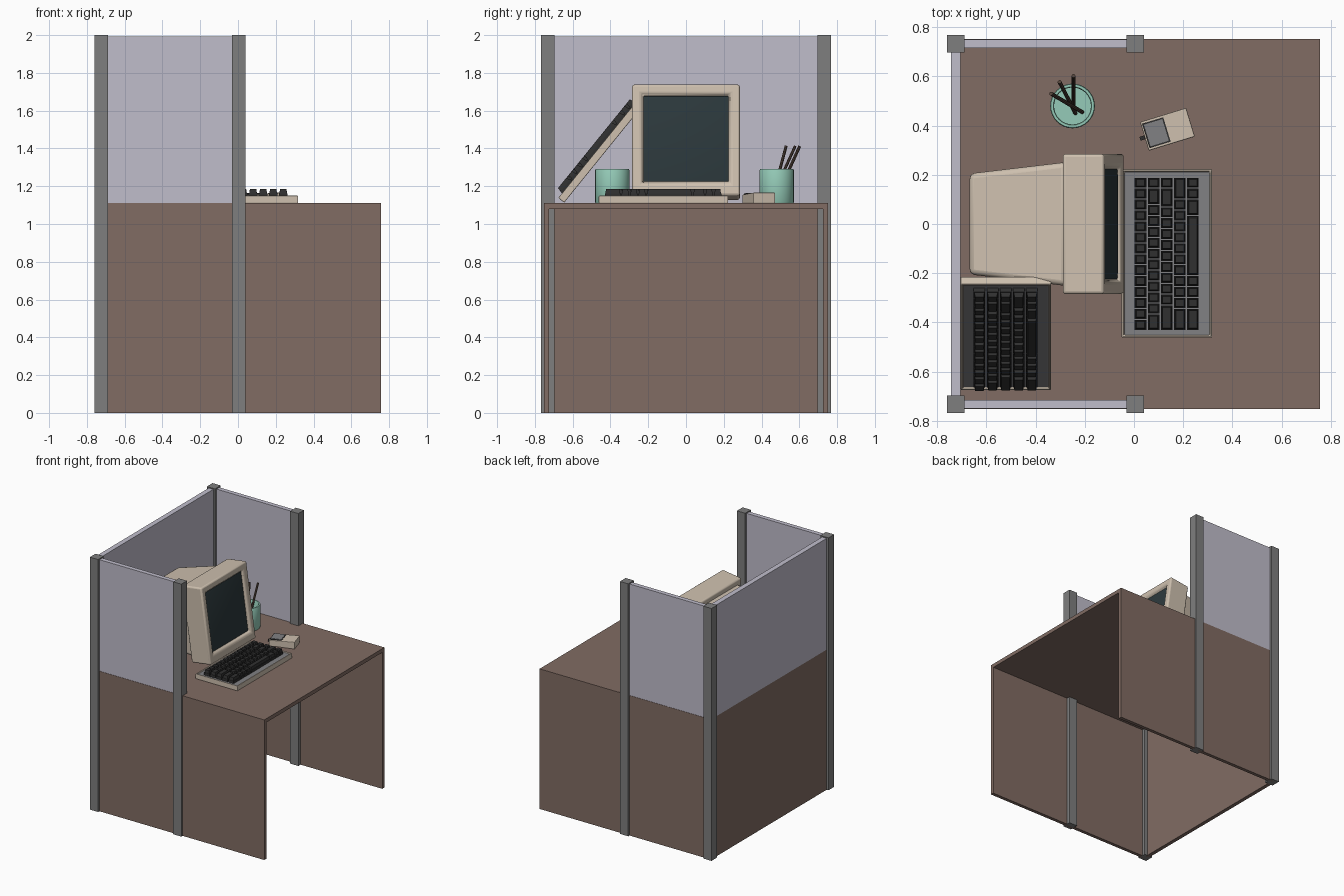
import bpy, bmesh, math
from mathutils import Matrix, Vector

if "Cube" in bpy.data.objects:
    bpy.data.objects.remove(bpy.data.objects["Cube"])


def mat(name, r, g, b):
    m = bpy.data.materials.new(name)
    m.diffuse_color = (r, g, b, 1)
    m.use_nodes = True
    m.node_tree.nodes["Principled BSDF"].inputs["Base Color"].default_value = m.diffuse_color
    return m


BROWN = mat("brown_laminate", 0.22, 0.15, 0.125)
STEEL = mat("post_grey", 0.21, 0.21, 0.21)
FABRIC = mat("panel_lilac", 0.53, 0.51, 0.60)
BEIGE = mat("beige_plastic", 0.62, 0.53, 0.43)
GLASS = mat("dark_glass", 0.025, 0.04, 0.045)
KEY = mat("key_black", 0.03, 0.03, 0.03)
PLATE = mat("plate_grey", 0.22, 0.22, 0.23)
TEAL = mat("teal_cup", 0.30, 0.60, 0.48)
WOOD = mat("pencil_brown", 0.09, 0.06, 0.045)


def finish(name, bm, mats, bevel=0, segments=3, smooth=False, matrix=None):
    bmesh.ops.recalc_face_normals(bm, faces=bm.faces)
    me = bpy.data.meshes.new(name)
    bm.to_mesh(me)
    bm.free()
    for m in mats:
        me.materials.append(m)
    ob = bpy.data.objects.new(name, me)
    bpy.context.collection.objects.link(ob)
    if matrix:
        ob.matrix_world = matrix
    if bevel:
        b = ob.modifiers.new("bevel", 'BEVEL')
        b.width, b.segments, b.limit_method = bevel, segments, 'ANGLE'
        b.angle_limit = math.radians(40)
    if smooth:
        bpy.ops.object.select_all(action='DESELECT')
        ob.select_set(True)
        bpy.context.view_layer.objects.active = ob
        bpy.ops.object.shade_smooth_by_angle(angle=math.radians(35))
    return ob


def add_box(bm, x, y, z, taper=1.0):
    """Box from (min, max) ranges; the top may be tapered."""
    size = Vector((x[1] - x[0], y[1] - y[0], z[1] - z[0]))
    mid = Vector((sum(x) / 2, sum(y) / 2, sum(z) / 2))
    vs = bmesh.ops.create_cube(bm, size=1)['verts']
    for v in vs:
        inset = (1 - taper) * min(size.x, size.y) if v.co.z > 0 else 0
        v.co = mid + Vector((v.co.x * (size.x - inset), v.co.y * (size.y - inset), v.co.z * size.z))
    return vs


def box(name, x, y, z, m, **kw):
    bm = bmesh.new()
    add_box(bm, x, y, z)
    return finish(name, bm, [m], **kw)


# Booth: posts, lower side panels, upper screens, mirrored in y
for s, side in ((-1, "front"), (1, "rear")):
    def span(a, b):
        return tuple(sorted((s * a, s * b)))
    for cx, n in ((-0.725, "outer"), (0.005, "middle")):
        box(f"{side}_{n}_post", (cx - 0.036, cx + 0.036), span(0.697, 0.768), (0, 2), STEEL)
    box(f"{side}_side_panel", (-0.72, 0.757), span(0.725, 0.752), (0, 1.08), BROWN)
    box(f"{side}_upper_screen", (-0.70, -0.02), span(0.715, 0.75), (1.11, 1.992), FABRIC)
box("desk_back_panel", (-0.745, -0.715), (-0.72, 0.72), (0, 1.08), BROWN)
box("desk_top", (-0.745, 0.757), (-0.752, 0.752), (1.08, 1.11), BROWN)
box("back_upper_screen", (-0.745, -0.705), (-0.71, 0.71), (1.11, 1.992), FABRIC)

# Monitor: lofted rectangles in a frame leaning back by 8 degrees
A = math.radians(8)


def lean(d, s, y):
    return (-0.04 - d * math.cos(A) - s * math.sin(A), y,
            1.15 + s * math.cos(A) - d * math.sin(A))


def loft(name, rings, m, end_cap=True, **kw):
    bm = bmesh.new()
    loops = [[bm.verts.new(lean(d, s, y)) for s, y in ((lo, -w), (lo, w), (hi, w), (hi, -w))]
             for d, lo, hi, w in rings]
    for a, b in zip(loops, loops[1:]):
        for i in range(4):
            bm.faces.new((a[i], a[(i + 1) % 4], b[(i + 1) % 4], b[i]))
    bm.faces.new(loops[0])
    if end_cap:
        bm.faces.new(loops[-1])
    return finish(name, bm, [m], smooth=True, **kw)


loft("monitor_bezel", [(0.17, 0, 0.595, 0.285), (0, 0, 0.595, 0.285),
                       (0, 0.065, 0.547, 0.237), (0.022, 0.075, 0.537, 0.227)], BEIGE, bevel=0.014)
loft("monitor_rear_housing", [(0.16, 0.03, 0.56, 0.252), (0.566, 0.07, 0.51, 0.205)], BEIGE, bevel=0.022)
loft("monitor_screen", [(0.03, 0.07, 0.542, 0.232), (0.018, 0.078, 0.534, 0.224),
                        (0.012, 0.10, 0.51, 0.20)], GLASS)
bm = bmesh.new()
bmesh.ops.create_cone(bm, cap_ends=True, segments=32, radius1=0.15, radius2=0.13, depth=0.06,
                      matrix=Matrix.Translation((-0.40, 0, 1.14)))
finish("monitor_foot", bm, [BEIGE], smooth=True)

# Keyboards: origin at the low-y bottom edge, key rows as widths in units
ROWS = [[1] * 14, [1, 1.5] + [1] * 10 + [1.5],
        [1, 1.7] + [1] * 9 + [2.3], [2, 1] + [1] * 9 + [2],
        [1, 1, 1.5, 5.5, 1, 1, 1, 2]]


def keyboard(name, matrix):
    bm = bmesh.new()
    add_box(bm, (-0.05, 0.318), (0, 0.685), (0, 0.04))
    bm.normal_update()
    top = max(bm.faces, key=lambda f: f.calc_center_median().z)
    bmesh.ops.inset_region(bm, faces=[top], thickness=0.013)
    bmesh.ops.inset_region(bm, faces=[top], thickness=0.002, depth=-0.008)
    top.material_index = 1
    finish(name + "_case", bm, [BEIGE, PLATE], bevel=0.004, segments=2, matrix=matrix)
    bm = bmesh.new()
    for r, widths in enumerate(ROWS):
        x, y, u = 0.003 + 0.0533 * r, 0.652, 0.622 / sum(widths)
        for w in widths:
            y0 = y - w * u
            add_box(bm, (x, x + 0.047), (y0 + 0.002, y - 0.002), (0.03, 0.052))
            add_box(bm, (x + 0.003, x + 0.044), (y0 + 0.005, y - 0.005), (0.052, 0.074), taper=0.8)
            y = y0
    finish(name + "_keys", bm, [KEY], matrix=matrix)


keyboard("keyboard", Matrix.Translation((0, -0.462, 1.11)))
keyboard("leaning_keyboard", Matrix.Translation((-0.655, -0.645, 1.113)) @ Matrix.Rotation(math.radians(51), 4, 'X'))


# Cups: open shells from a lathed profile
def cup(name, x, y):
    bm = bmesh.new()
    prof = [(0, 0), (0.088, 0), (0.091, 0.006), (0.091, 0.174), (0.088, 0.18),
            (0.078, 0.18), (0.075, 0.174), (0.075, 0.012), (0, 0.012)]
    vs = [bm.verts.new((r, 0, z)) for r, z in prof]
    es = [bm.edges.new(p) for p in zip(vs, vs[1:])]
    bmesh.ops.spin(bm, geom=vs + es, cent=(0, 0, 0), axis=(0, 0, 1), angle=math.tau, steps=32)
    bmesh.ops.remove_doubles(bm, verts=bm.verts, dist=0.0005)
    finish(name, bm, [TEAL], smooth=True, matrix=Matrix.Translation((x, y, 1.11)))


cup("pencil_cup", -0.25, 0.48)
cup("spare_cup", -0.50, -0.39)

# Pencils
for i, (a, b) in enumerate((((-0.21, 0.455), (-0.337, 0.53)), ((-0.238, 0.45), (-0.303, 0.578)),
                            ((-0.246, 0.475), (-0.246, 0.602)))):
    p, q = Vector((*a, 1.13)), Vector((*b, 1.412))
    bm = bmesh.new()
    bmesh.ops.create_cone(bm, cap_ends=True, segments=8, radius1=0.008, radius2=0.008, depth=(q - p).length)
    finish(f"pencil_{i + 1}", bm, [WOOD], smooth=True,
           matrix=Matrix.Translation((p + q) / 2) @ (q - p).to_track_quat('Z', 'Y').to_matrix().to_4x4())

# Mouse with one button and a cable stub
M = Matrix.Translation((0.136, 0.385, 1.11)) @ Matrix.Rotation(math.radians(17), 4, 'Z')
bm = bmesh.new()
for v in add_box(bm, (-0.098, 0.098), (-0.061, 0.061), (0, 0.056)):
    if v.co.z > 0.03 and v.co.x < 0:
        v.co.z = 0.045
finish("mouse_body", bm, [BEIGE], bevel=0.004, segments=2, matrix=M)
box("mouse_button_frame", (-0.092, -0.002), (-0.052, 0.052), (0.03, 0.0525), KEY, matrix=M)
box("mouse_button", (-0.086, -0.008), (-0.046, 0.046), (0.03, 0.055), PLATE, matrix=M)
box("mouse_cable_stub", (-0.118, -0.095), (-0.012, 0.004), (0.01, 0.026), KEY, matrix=M)
